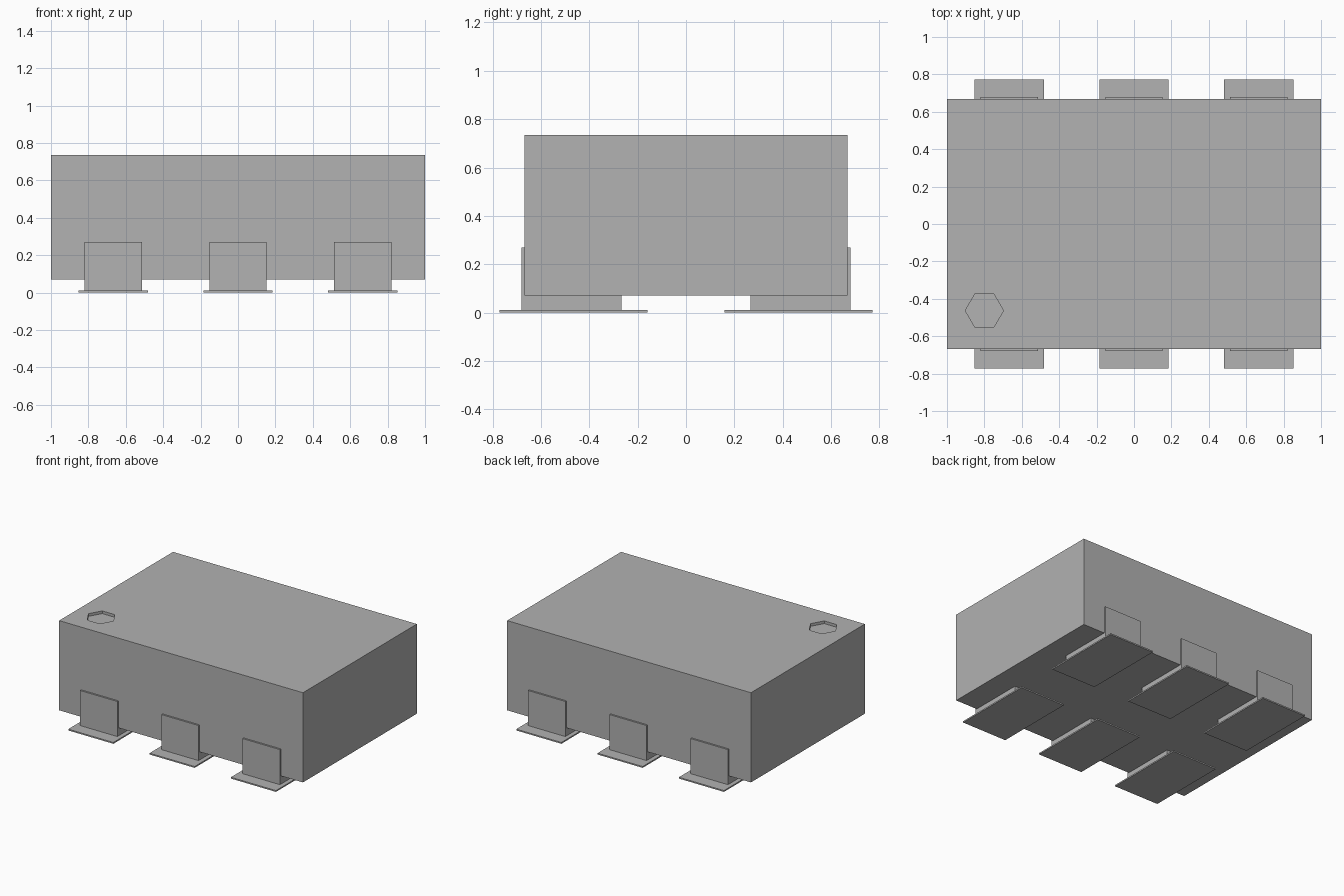
import bpy
import math

cube = bpy.data.objects.get("Cube")
if cube:
    bpy.data.objects.remove(cube, do_unlink=True)

GREY = 0.445
grey = bpy.data.materials.new("plain grey")
grey.use_nodes = True
grey.diffuse_color = (GREY, GREY, GREY, 1)
bsdf = next(n for n in grey.node_tree.nodes if n.type == 'BSDF_PRINCIPLED')
bsdf.inputs["Base Color"].default_value = (GREY, GREY, GREY, 1)


def box(name, low, high):
    """Axis-aligned box between two corners."""
    centre = [(a + b) / 2 for a, b in zip(low, high)]
    bpy.ops.mesh.primitive_cube_add(size=1, location=centre)
    obj = bpy.context.object
    obj.name = name
    obj.scale = [b - a for a, b in zip(low, high)]
    bpy.ops.object.transform_apply(location=False, rotation=False, scale=True)
    obj.data.materials.append(grey)
    return obj


# Package body
TOP = 0.735
body = box("body", (-1, -0.667, 0.07), (1, 0.667, TOP))

# Shallow hexagonal orientation mark sunk into the top
bpy.ops.mesh.primitive_cylinder_add(vertices=6, radius=0.102, depth=0.04,
                                    location=(-0.8, -0.463, TOP),
                                    rotation=(0, 0, math.pi / 6))
cutter = bpy.context.object
cutter.name = "mark_cutter"
cutter.hide_render = True
cutter.data.materials.append(grey)
cut = body.modifiers.new("mark", 'BOOLEAN')
cut.operation = 'DIFFERENCE'
cut.solver = 'EXACT'
cut.object = cutter
bpy.context.view_layer.objects.active = body
bpy.ops.object.modifier_apply(modifier=cut.name)
bpy.data.objects.remove(cutter, do_unlink=True)

# Terminals and the thin solder pads under them, three on each long side
for side, sign in (("front", -1), ("back", 1)):
    for place, x in (("right", -0.667), ("middle", 0), ("left", 0.667)):
        y0, y1 = sorted((sign * 0.267, sign * 0.68))
        box(f"{side}_{place}_terminal", (x - 0.153, y0, 0.01), (x + 0.153, y1, 0.27))
        y0, y1 = sorted((sign * 0.16, sign * 0.772))
        box(f"{side}_{place}_pad", (x - 0.185, y0, 0), (x + 0.185, y1, 0.01))
